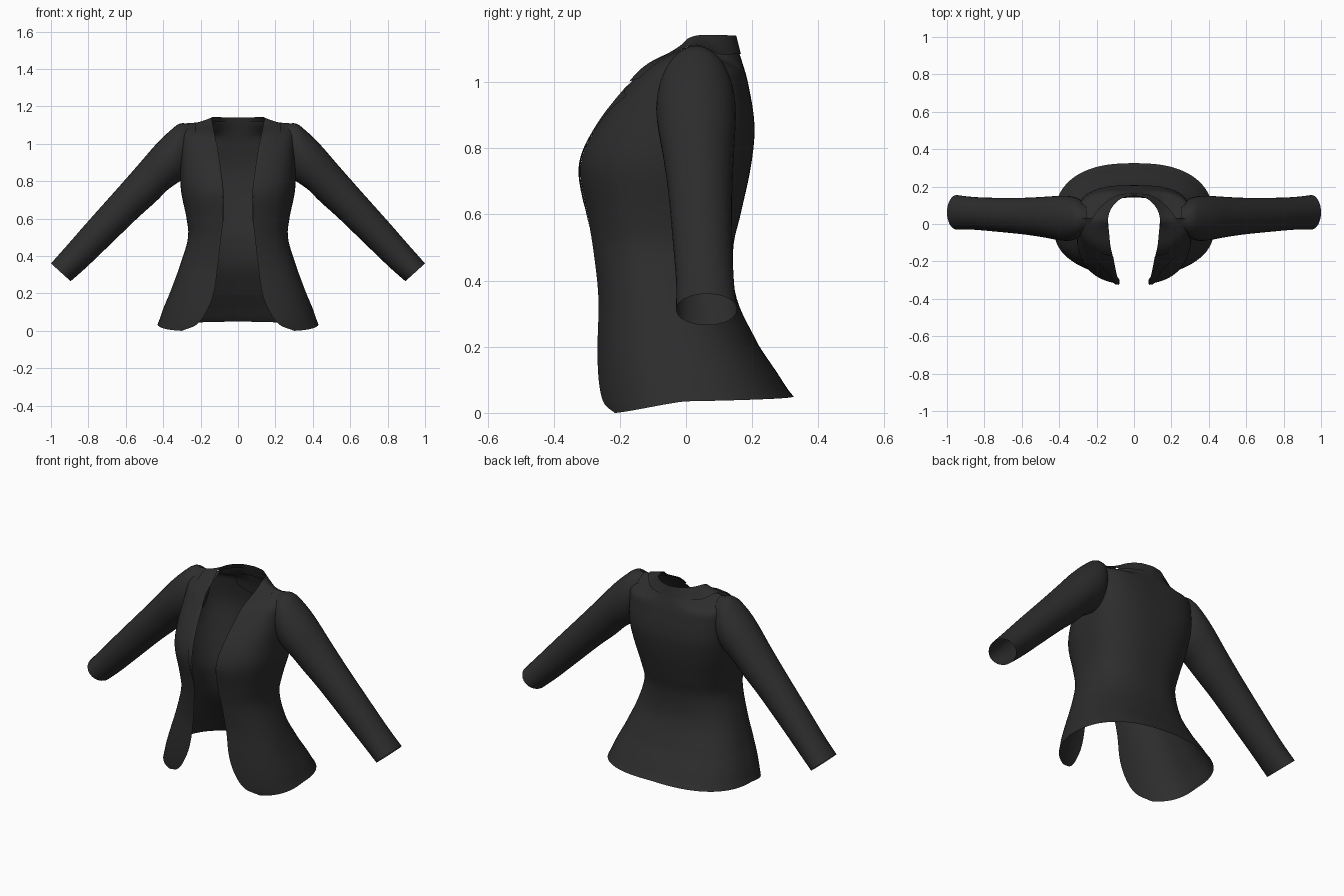
import bpy
import bmesh
from math import asin, cos, pi, sin, sqrt

if "Cube" in bpy.data.objects:
    bpy.data.objects.remove(bpy.data.objects["Cube"], do_unlink=True)

cloth = bpy.data.materials.new("charcoal cloth")
cloth.use_nodes = True
shade = (0.026, 0.026, 0.026, 1)
cloth.diffuse_color = shade
shader = next(n for n in cloth.node_tree.nodes if n.type == "BSDF_PRINCIPLED")
shader.inputs["Base Color"].default_value = shade
shader.inputs["Roughness"].default_value = 0.8


def sample(keys, t):
    """Smooth curve through keys, whose first entry is the parameter."""
    last = len(keys) - 1
    t = min(max(t, keys[0][0]), keys[last][0])
    i = 0
    while i < last - 1 and t > keys[i + 1][0]:
        i += 1
    a, b = keys[i], keys[i + 1]
    before, after = keys[max(i - 1, 0)], keys[min(i + 2, last)]
    h = b[0] - a[0]
    s = (t - a[0]) / h
    result = []
    for k in range(1, len(a)):
        slope_a = (b[k] - before[k]) / (b[0] - before[0]) * h
        slope_b = (after[k] - a[k]) / (after[0] - a[0]) * h
        rise = b[k] - a[k]
        bend = (1 - s) * (slope_a - rise) - s * (slope_b - rise)
        result.append(a[k] + rise * s + s * (1 - s) * bend)
    return result


def numbered(points):
    return [(i, *p) for i, p in enumerate(points)]


def along(keys, steps):
    return [sample(keys, keys[-1][0] * i / steps) for i in range(steps + 1)]


def cloth_sheet(name, rows):
    """Make a mirrored smooth sheet from rows of points."""
    bm = bmesh.new()
    grid = [[bm.verts.new(p) for p in row] for row in rows]
    for low, high in zip(grid, grid[1:]):
        for j in range(len(low) - 1):
            bm.faces.new((low[j], low[j + 1], high[j + 1], high[j]))
    bmesh.ops.remove_doubles(bm, verts=bm.verts, dist=0.0002)
    mesh = bpy.data.meshes.new(name)
    bm.to_mesh(mesh)
    bm.free()
    mesh.materials.append(cloth)
    mesh.shade_smooth()
    obj = bpy.data.objects.new(name, mesh)
    bpy.context.collection.objects.link(obj)
    mirror = obj.modifiers.new("mirror", "MIRROR")
    mirror.use_clip = True


# Body: height, half width, front y, back y, side y, front opening x, squareness
BODY = [
    (0, .43, -.265, .325, 0, .3, 2.5),
    (.03, .42, -.273, .307, 0, .225, 2.5),
    (.1, .4, -.277, .273, -.01, .17, 2.5),
    (.2, .365, -.275, .222, -.03, .13, 2.5),
    (.35, .31, -.272, .152, -.06, .108, 2.4),
    (.5, .267, -.288, .143, -.07, .09, 2.4),
    (.6, .275, -.302, .165, -.06, .08, 2.5),
    (.75, .305, -.322, .197, -.03, .08, 2.6),
    (.87, .308, -.27, .207, .01, .095, 2.9),
    (1, .305, -.17, .187, .03, .115, 3),
    (1.06, .305, -.105, .17, .03, .128, 3),
    (1.12, .305, .03, .15, .03, .14, 3),
]


def bulge(x, w, power):
    return max(0, 1 - min(abs(x) / w, 1) ** power) ** (1 / power)


def front_y(x, z):
    w, front, back, side, opening, power = sample(BODY, z)
    return side + (front - side) * bulge(x, w, power)


def back_y(x, z):
    w, front, back, side, opening, power = sample(BODY, z)
    # The top closes onto the shoulder seam around a round neck hole
    k = min(max((z - 1.03) / .09, 0), 1)
    k = k * k * (3 - 2 * k)
    neck = sqrt(max(0, 1 - (x / .15) ** 2))
    return side + (back - side) * (bulge(x, w, power) * (1 - k) + neck * k)


def body_row(z):
    w, front, back, side, opening, power = sample(BODY, z)
    start = asin(min(opening / w, 1))
    row = []
    columns = 24
    fade = max(0, 1 - z / .2)
    for j in range(2 * columns + 1):
        f = j / columns
        if f <= 1:
            x = w * sin(start + (pi / 2 - start) * f)
            y, hem = front_y(x, z), .035 * f ** 1.5
        else:
            x = w * sin(pi / 2 * (2 - f))
            y, hem = back_y(x, z), .035 + .015 * (f - 1)
        drop = max(0, z - 1) / .12 * .013 * (x / w) ** 2
        row.append((max(x, 0), y, z + hem * fade - drop))
    return row


ROWS = 64
cloth_sheet("jacket_body", [body_row(.56 * (1 - cos(pi * i / ROWS))) for i in range(ROWS + 1)])

# Sleeves: top x, top z, bottom x, bottom z, front y, back y
SLEEVE = numbered([
    (.25, 1.104, .28, .84, -.055, .115),
    (.31, 1.108, .305, .805, -.08, .14),
    (.365, 1.068, .34, .78, -.09, .15),
    (.44, .995, .38, .75, -.085, .15),
    (.54, .88, .44, .69, -.07, .145),
    (.65, .755, .54, .6, -.055, .14),
    (.8, .587, .69, .455, -.04, .14),
    (.92, .45, .81, .34, -.03, .145),
    (1, .36, .895, .265, -.03, .155),
])


def sleeve_ring(section, sides=32):
    tx, tz, bx, bz, front, back = section
    ring = []
    for j in range(sides + 1):
        a = 2 * pi * j / sides
        c = cos(a) / 2
        ring.append(((tx + bx) / 2 + (tx - bx) * c,
                     (front + back) / 2 - (back - front) / 2 * sin(a),
                     (tz + bz) / 2 + (tz - bz) * c))
    return ring


cloth_sheet("sleeves", [sleeve_ring(s) for s in along(SLEEVE, 40)])


# Lapels: folded plates lying on the front, with a pointed top corner
LAPEL_EDGE = numbered([(.084, .56), (.1, .74), (.14, .87), (.21, .96)])
lapel = []
for i, (edge_x, edge_z) in enumerate(along(LAPEL_EDGE, 24)):
    z = .56 + .435 * i / 24
    inner_x = sample(BODY, z)[4] - .002
    row = []
    for j in range(13):
        f = j / 12
        x = inner_x + (edge_x - inner_x) * f
        height = z + (edge_z - z) * f
        lift = .006 * min(1, 4 * f, i / 4)
        row.append((x, front_y(x, height) - lift, height))
    lapel.append(row)
cloth_sheet("lapels", lapel)

# Collar: band from the lapel notch round the back of the neck
COLLAR_INNER = numbered([
    (.115, -.175, 1), (.125, -.12, 1.05), (.135, -.06, 1.1), (.14, .02, 1.138),
    (.12, .085, 1.143), (.07, .135, 1.141), (0, .152, 1.14),
])
COLLAR_OUTER = numbered([
    (.2, -.14, 1.01), (.225, -.1, 1.045), (.23, -.04, 1.085), (.222, .03, 1.112),
    (.17, .1, 1.085), (.09, .153, 1.085), (0, .166, 1.085),
])
inner, outer = along(COLLAR_INNER, 36), along(COLLAR_OUTER, 36)
collar = []
for j in range(8):
    f = j / 7
    row = []
    for i, (a, b) in enumerate(zip(outer, inner)):
        x, y, z = [p + (q - p) * f for p, q in zip(a, b)]
        # The front part lies on the cloth, then lifts off over the shoulder
        blend = min(max((18 - i) / 8, 0), 1)
        y += (front_y(x, z) - .007 * min(1, 3 * f + .3) - y) * blend
        row.append((max(x, 0), y, z))
    collar.append(row)
cloth_sheet("collar", collar)

# Facing: curved patch inside the back of the neck
facing = []
for i in range(11):
    row = []
    for j in range(11):
        x = .13 * j / 10
        low = .95 + 2.5 * x * x
        z = low + (1.08 - low) * i / 10
        row.append((x, back_y(x, z) - .008, z))
    facing.append(row)
cloth_sheet("neck_facing", facing)
